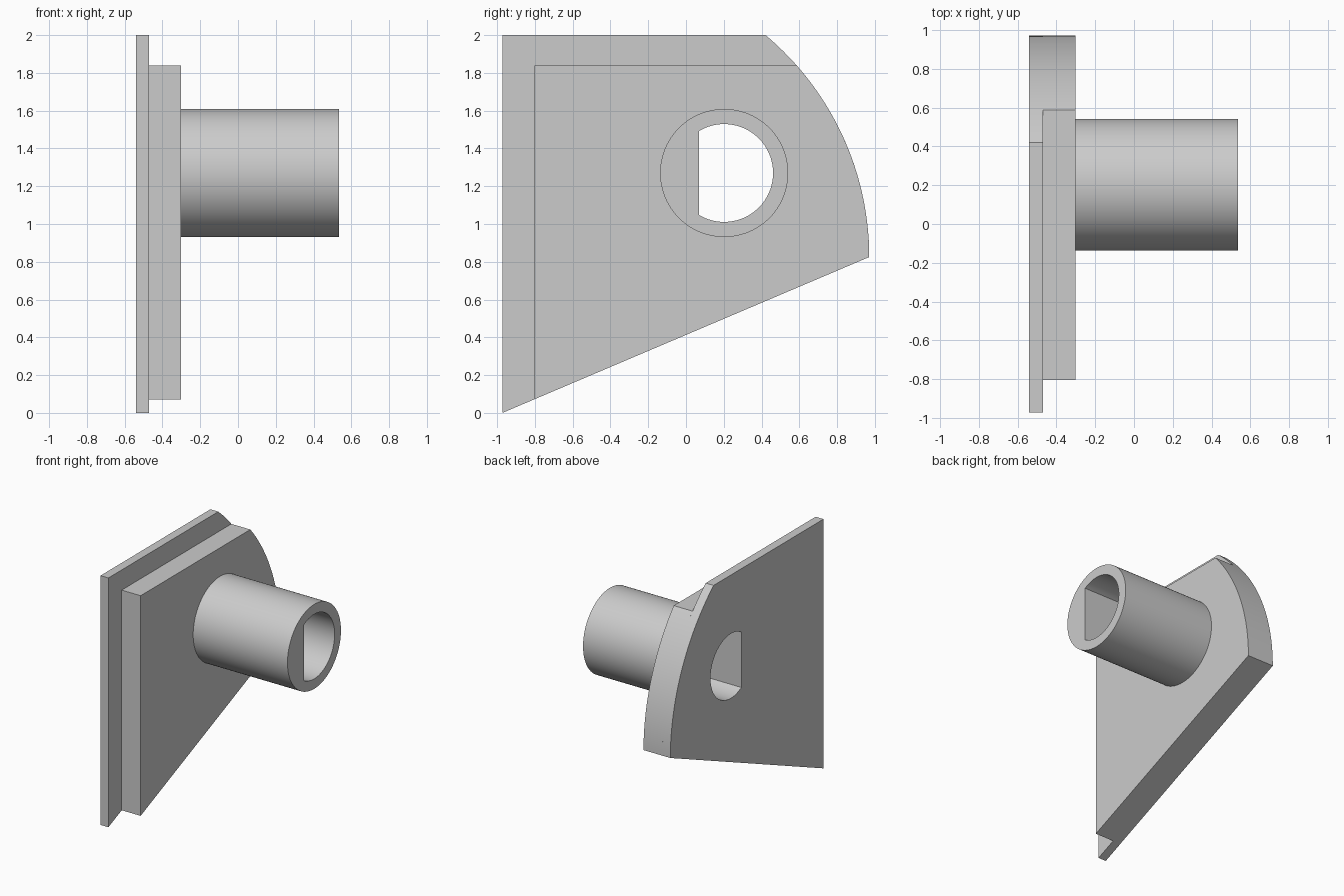
import bpy, bmesh
from math import sin, cos, asin, acos, pi, radians

cube = bpy.data.objects.get("Cube")
if cube:
    bpy.data.objects.remove(cube, do_unlink=True)

grey = bpy.data.materials.new("light grey")
grey.use_nodes = True
colour = (0.6, 0.6, 0.6, 1)
grey.diffuse_color = colour
grey.node_tree.nodes["Principled BSDF"].inputs["Base Color"].default_value = colour

BACK, STEP, FACE, END = -0.54, -0.47, -0.302, 0.535   # layers along x
RIM_Y, RIM_Z, RIM_R = -0.562, 0.825, 1.532            # rounded edge of the plate
AXIS_Y, AXIS_Z = 0.202, 1.27                          # tube axis
SLOPE = 0.825 / 1.944                                 # sloping lower edge


def arc(cy, cz, r, start, end, steps):
    return [(cy + r * cos(start + (end - start) * i / steps),
             cz + r * sin(start + (end - start) * i / steps)) for i in range(steps + 1)]


def prism(name, outline, x0, x1):
    """Extrude a (y, z) outline along x."""
    bm = bmesh.new()
    face = bm.faces.new([bm.verts.new((x0, y, z)) for y, z in outline])
    top = bmesh.ops.extrude_face_region(bm, geom=[face])["geom"]
    bmesh.ops.translate(bm, vec=(x1 - x0, 0, 0),
                        verts=[v for v in top if isinstance(v, bmesh.types.BMVert)])
    bmesh.ops.recalc_face_normals(bm, faces=bm.faces)
    mesh = bpy.data.meshes.new(name)
    bm.to_mesh(mesh)
    bm.free()
    mesh.materials.append(grey)
    obj = bpy.data.objects.new(name, mesh)
    bpy.context.collection.objects.link(obj)
    return obj


def sector(front, top):
    """Plate outline: sloping base, rounded rear edge, flat top, straight front."""
    rim = arc(RIM_Y, RIM_Z, RIM_R, 0, asin((top - RIM_Z) / RIM_R), 32)
    return [(front, (front + 0.972) * SLOPE)] + rim + [(front, top)]


# Plates and tube
parts = [
    prism("back_plate", sector(-0.972, 2.0), BACK, STEP),
    prism("raised_plate", sector(-0.803, 1.838), STEP, FACE),
    prism("tube", arc(AXIS_Y, AXIS_Z, 0.339, 0, 2 * pi, 96)[:-1], FACE, END),
]

# D-shaped bore through every part
half = acos(-0.132 / 0.259)
bore = prism("bore_cutter", arc(AXIS_Y, AXIS_Z, 0.259, -half, half, 64), -1, 1)
bore.hide_render = True

for obj in parts:
    cut = obj.modifiers.new("bore", "BOOLEAN")
    cut.operation = "DIFFERENCE"
    cut.solver = "EXACT"
    cut.object = bore
    bpy.ops.object.select_all(action="DESELECT")
    obj.select_set(True)
    bpy.context.view_layer.objects.active = obj
    bpy.ops.object.modifier_apply(modifier=cut.name)
    bpy.ops.object.shade_smooth_by_angle(angle=radians(30))

bpy.data.objects.remove(bore, do_unlink=True)
